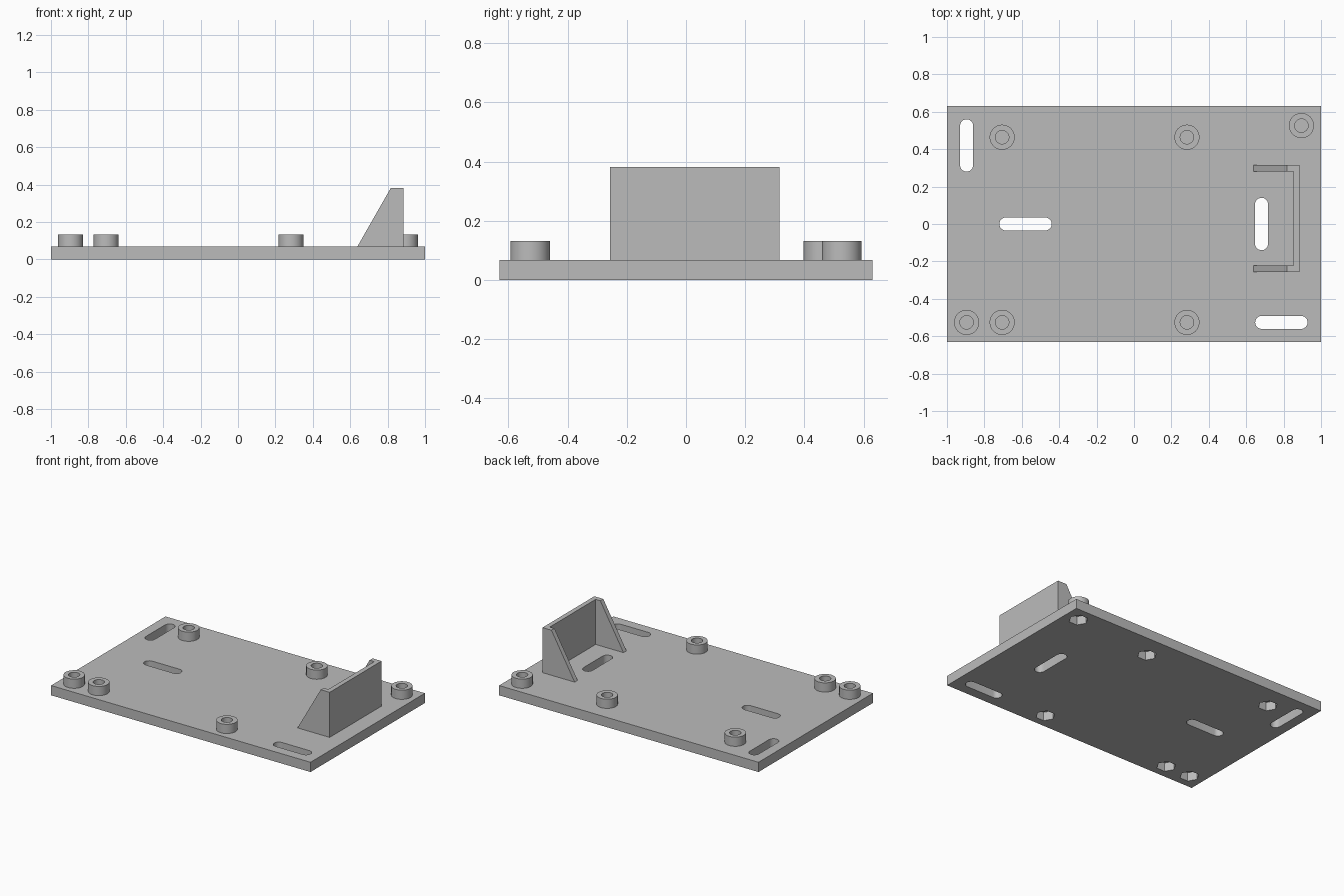
import bpy, bmesh
from math import pi, cos, sin, radians

if "Cube" in bpy.data.objects:
    bpy.data.objects.remove(bpy.data.objects["Cube"], do_unlink=True)

PLATE_T = 0.068
HALF_Y = 0.63

gray = bpy.data.materials.new("plain gray")
gray.use_nodes = True
gray.diffuse_color = (0.5, 0.5, 0.5, 1)
gray.node_tree.nodes["Principled BSDF"].inputs["Base Color"].default_value = (0.5, 0.5, 0.5, 1)


def circle(r, n, cx=0, cy=0, start=0.0, sweep=2 * pi, closed=True):
    steps = n if closed else n - 1
    return [(cx + r * cos(start + sweep * i / steps), cy + r * sin(start + sweep * i / steps))
            for i in range(n)]


def prism(bm, outline, z0, z1):
    """Extrude a flat outline between two heights."""
    face = bm.faces.new([bm.verts.new((x, y, z0)) for x, y in outline])
    out = bmesh.ops.extrude_face_region(bm, geom=[face])
    for v in out["geom"]:
        if isinstance(v, bmesh.types.BMVert):
            v.co.z = z1


def box(bm, x0, x1, y0, y1, z0, z1):
    prism(bm, [(x0, y0), (x1, y0), (x1, y1), (x0, y1)], z0, z1)


def finish(name, bm):
    bmesh.ops.recalc_face_normals(bm, faces=bm.faces)
    mesh = bpy.data.meshes.new(name)
    bm.to_mesh(mesh)
    bm.free()
    mesh.materials.append(gray)
    obj = bpy.data.objects.new(name, mesh)
    bpy.context.collection.objects.link(obj)
    return obj


def smooth(obj):
    bpy.ops.object.select_all(action='DESELECT')
    obj.select_set(True)
    bpy.context.view_layer.objects.active = obj
    bpy.ops.object.shade_smooth_by_angle(angle=radians(30))


def cut(obj, cutter):
    """Subtract the cutter, bake the result and drop the cutter."""
    mod = obj.modifiers.new("cut", 'BOOLEAN')
    mod.operation, mod.solver, mod.object = 'DIFFERENCE', 'EXACT', cutter
    baked = bpy.data.meshes.new_from_object(
        obj.evaluated_get(bpy.context.evaluated_depsgraph_get()))
    obj.modifiers.clear()
    obj.data = baked
    bpy.data.objects.remove(cutter, do_unlink=True)


# Screw positions, shared by the bosses and the nut pockets
screws = [(x, y) for x in (-0.705, 0.283) for y in (-0.526, 0.464)]
screws += [(0.895, 0.526), (-0.895, -0.526)]

# Slots: centre and whether they run along x
slots = [(-0.895, 0.42, False), (-0.58, 0, True), (0.682, 0, False), (0.788, -0.526, True)]


def slot_outline(cx, cy, along_x, reach=0.105, r=0.035):
    dx, dy = (reach, 0) if along_x else (0, reach)
    a = -pi / 2 if along_x else 0
    return (circle(r, 13, cx + dx, cy + dy, a, pi, False)
            + circle(r, 13, cx - dx, cy - dy, a + pi, pi, False))


# Base plate with through slots and hexagonal nut pockets underneath
bm = bmesh.new()
box(bm, -1, 1, -HALF_Y, HALF_Y, 0, PLATE_T)
plate = finish("base_plate", bm)

bm = bmesh.new()
for s in slots:
    prism(bm, slot_outline(*s), -0.05, PLATE_T + 0.05)
for x, y in screws:
    prism(bm, circle(0.062, 6, x, y), -0.05, 0.06)
cut(plate, finish("plate_cutter", bm))
smooth(plate)

# Round screw bosses, each a ring standing on the plate
for i, (x, y) in enumerate(screws):
    bm = bmesh.new()
    rings = [[bm.verts.new((px, py, z)) for px, py in circle(r, 48, x, y)]
             for r, z in ((0.067, PLATE_T), (0.067, 0.132), (0.036, 0.132), (0.036, PLATE_T))]
    for a, b in zip(rings, rings[1:]):
        for k in range(48):
            n = (k + 1) % 48
            bm.faces.new((a[k], a[n], b[n], b[k]))
    # the open rim below is hidden against the plate
    boss = finish(f"screw_boss_{i + 1}", bm)
    smooth(boss)

# Upright bracket: one wall held by two sloped gussets
Y0, Y1, TOP, WALL = -0.256, 0.315, 0.382, 0.033
bm = bmesh.new()
box(bm, 0.853, 0.886, Y0 + WALL, Y1 - WALL, PLATE_T, TOP)
finish("bracket_wall", bm)

for name, y in (("front_gusset", Y0), ("back_gusset", Y1 - WALL)):
    bm = bmesh.new()
    profile = [(0.638, PLATE_T), (0.886, PLATE_T), (0.886, TOP), (0.817, TOP)]
    face = bm.faces.new([bm.verts.new((x, y, z)) for x, z in profile])
    out = bmesh.ops.extrude_face_region(bm, geom=[face])
    bmesh.ops.translate(bm, vec=(0, WALL, 0),
                        verts=[v for v in out["geom"] if isinstance(v, bmesh.types.BMVert)])
    finish(name, bm)
